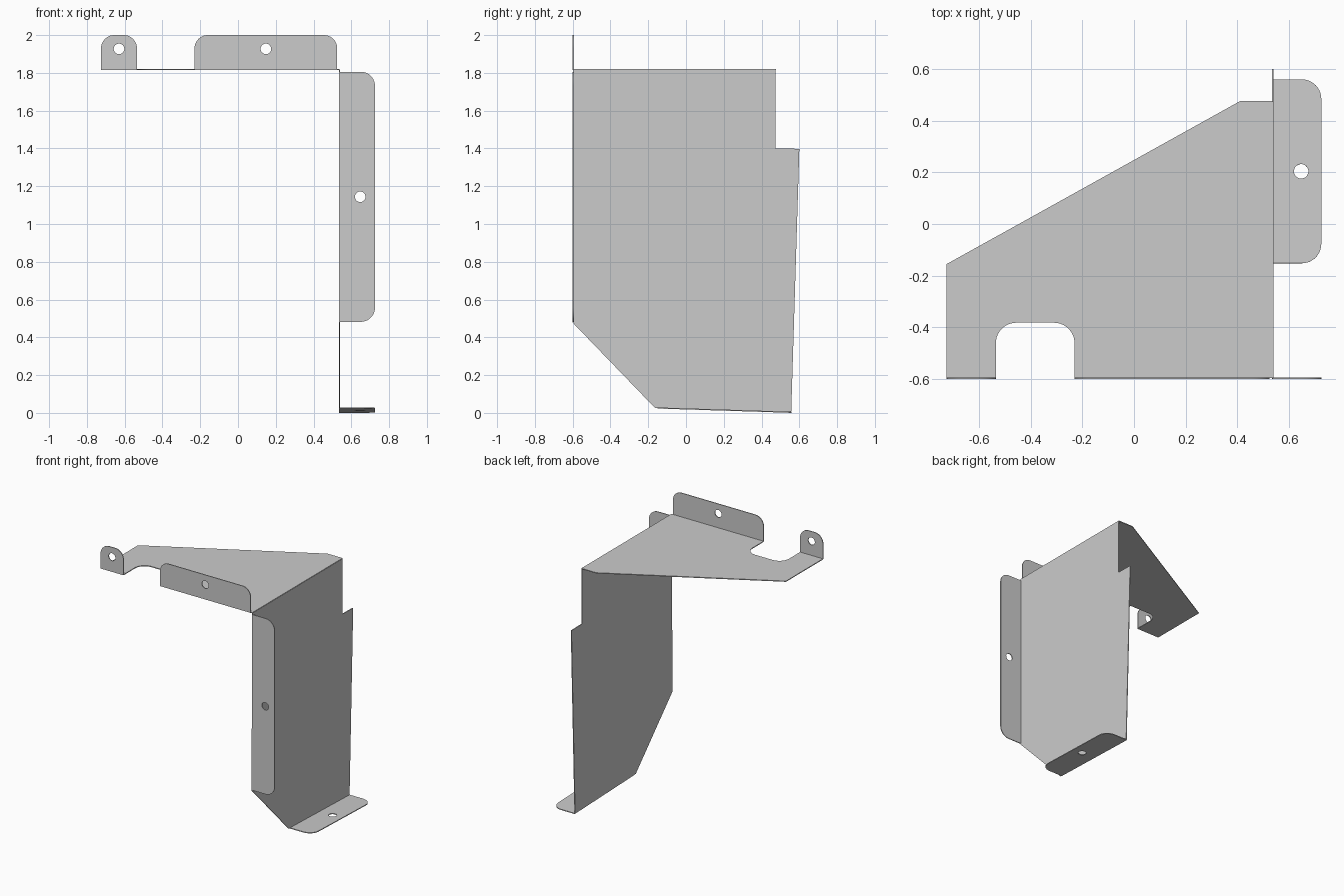
import bpy, bmesh, math
from mathutils import Vector, Matrix

if "Cube" in bpy.data.objects:
    bpy.data.objects.remove(bpy.data.objects["Cube"])

T = 0.006  # sheet thickness


def rounded(points):
    """Outline of (x, y) or (x, y, radius) corners, with arcs where a radius is given."""
    out = []
    n = len(points)
    for i, p in enumerate(points):
        c = Vector(p[:2])
        if len(p) == 2:
            out.append(c)
            continue
        a = (Vector(points[i - 1][:2]) - c).normalized()
        b = (Vector(points[(i + 1) % n][:2]) - c).normalized()
        r = p[2]
        for k in range(11):
            t = k / 10 * math.pi / 2
            out.append(c + a * r * (1 - math.sin(t)) + b * r * (1 - math.cos(t)))
    return out


def sheet(name, points, origin, u, v, hole=None):
    """Flat sheet centred on the plane through origin spanned by u and v."""
    loops = [rounded(points)]
    if hole:
        hx, hy = hole
        loops.append([Vector((hx + 0.028 * math.cos(k * math.tau / 32),
                              hy + 0.028 * math.sin(k * math.tau / 32))) for k in range(32)])
    cu = bpy.data.curves.new(name + "_outline", 'CURVE')
    cu.dimensions = '2D'
    cu.fill_mode = 'BOTH'
    cu.extrude = T / 2
    for loop in loops:
        s = cu.splines.new('POLY')
        s.points.add(len(loop) - 1)
        for sp, co in zip(s.points, loop):
            sp.co = (co.x, co.y, 0, 1)
        s.use_cyclic_u = True
    tmp = bpy.data.objects.new(name + "_tmp", cu)
    bpy.context.collection.objects.link(tmp)
    bpy.context.view_layer.update()
    dg = bpy.context.evaluated_depsgraph_get()
    mesh = bpy.data.meshes.new_from_object(tmp.evaluated_get(dg))
    bpy.data.objects.remove(tmp)
    # place the sheet and close its seams
    u, v = Vector(u).normalized(), Vector(v).normalized()
    m = Matrix((u, v, u.cross(v))).transposed().to_4x4()
    m.translation = Vector(origin)
    bm = bmesh.new()
    bm.from_mesh(mesh)
    bmesh.ops.remove_doubles(bm, verts=bm.verts, dist=1e-5)
    bm.transform(m)
    bmesh.ops.recalc_face_normals(bm, faces=bm.faces)
    bm.to_mesh(mesh)
    bm.free()
    mesh.name = name
    ob = bpy.data.objects.new(name, mesh)
    bpy.context.collection.objects.link(ob)
    bpy.ops.object.select_all(action='DESELECT')
    ob.select_set(True)
    bpy.context.view_layer.objects.active = ob
    bpy.ops.object.shade_smooth_by_angle(angle=math.radians(30))
    return ob


X, Y, Z = (1, 0, 0), (0, 1, 0), (0, 0, 1)

# Top plate with rounded notch in its front edge
sheet("top_plate",
      [(-0.725, -0.597), (-0.535, -0.597), (-0.535, -0.382, 0.08), (-0.23, -0.382, 0.08),
       (-0.23, -0.597), (0.538, -0.597), (0.538, 0.477), (0.413, 0.477), (-0.725, -0.155)],
      (0, 0, 1.817), X, Y)

# Upright side plate
sheet("side_plate",
      [(-0.597, 1.817), (0.473, 1.817), (0.473, 1.4), (0.6, 1.398), (0.557, 0.004),
       (-0.165, 0.027), (-0.6, 0.478)],
      (0.537, 0, 0), Y, Z)

# Upturned front tabs
for name, x0, x1 in (("small_front_tab", -0.725, -0.535), ("long_front_tab", -0.23, 0.525)):
    sheet(name, [(x0, 1.815), (x1, 1.815), (x1, 2.0, 0.07), (x0, 2.0, 0.07)],
          (0, -0.597, 0), X, Z, ((x0 + x1) / 2, 1.927))

# Tall side flange
sheet("side_flange", [(0.536, 0.482), (0.725, 0.482, 0.075), (0.725, 1.806, 0.075), (0.536, 1.806)],
      (0, -0.597, 0), X, Z, (0.647, 1.144))

# Slightly sloped foot flange
sheet("foot_flange", [(0.536, 0), (0.725, 0, 0.075), (0.725, 0.712, 0.075), (0.536, 0.712)],
      (0, -0.152, 0.026), X, (0, 0.712, -0.0228), (0.647, 0.356))
